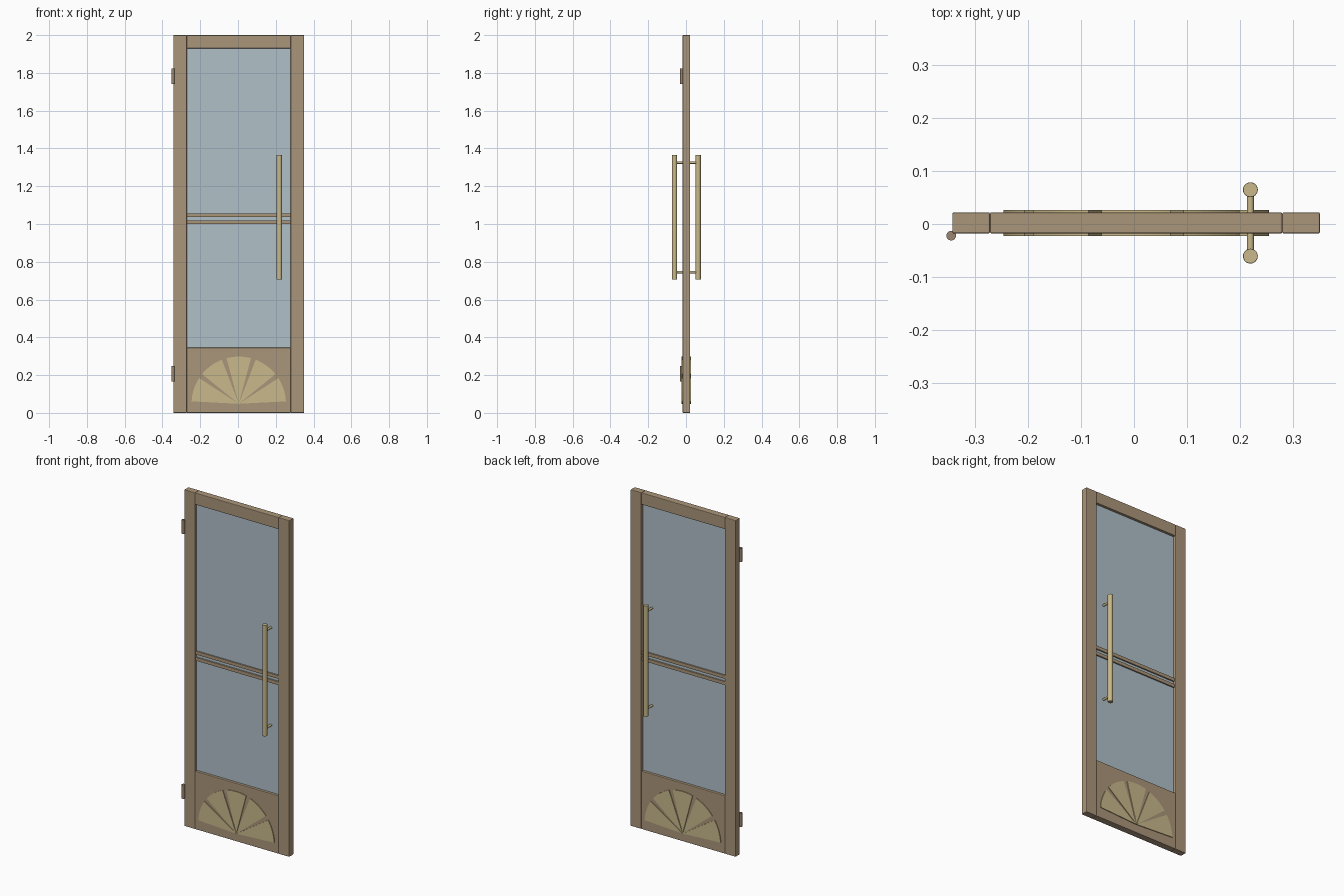
import bpy, bmesh, math

if "Cube" in bpy.data.objects:
    bpy.data.objects.remove(bpy.data.objects["Cube"])

CX, CY = 0.004, 0.002          # centre of the door leaf
DEPTH = 0.040                  # leaf thickness


def material(name, rgb):
    m = bpy.data.materials.new(name)
    m.diffuse_color = (*rgb, 1)
    m.use_nodes = True
    m.node_tree.nodes["Principled BSDF"].inputs["Base Color"].default_value = m.diffuse_color
    return m


WOOD = material("warm_wood", (0.41, 0.305, 0.195))
GOLD = material("pale_brass", (0.578, 0.479, 0.254))
GLASS = material("pale_blue_glass", (0.434, 0.533, 0.584))
BRONZE = material("hinge_bronze", (0.33, 0.235, 0.165))


def finish(name, bm, mat, bevel=0.0, smooth=False):
    bmesh.ops.recalc_face_normals(bm, faces=bm.faces)
    me = bpy.data.meshes.new(name)
    bm.to_mesh(me)
    bm.free()
    me.materials.append(mat)
    ob = bpy.data.objects.new(name, me)
    bpy.context.collection.objects.link(ob)
    if bevel:
        b = ob.modifiers.new("edge", 'BEVEL')
        b.width, b.segments = bevel, 2
    if smooth:
        bpy.ops.object.select_all(action='DESELECT')
        ob.select_set(True)
        bpy.context.view_layer.objects.active = ob
        bpy.ops.object.shade_smooth_by_angle(angle=math.radians(35))
    return ob


def box(name, x0, x1, z0, z1, depth, mat, bevel=0.0):
    bm = bmesh.new()
    bmesh.ops.create_cube(bm, size=1)
    for v in bm.verts:
        v.co.x = (x0 + x1) / 2 + v.co.x * (x1 - x0)
        v.co.y = CY + v.co.y * depth
        v.co.z = (z0 + z1) / 2 + v.co.z * (z1 - z0)
    return finish(name, bm, mat, bevel)


def rod(name, centre, radius, length, mat, along_y=False, bevel=0.0):
    bm = bmesh.new()
    bmesh.ops.create_cone(bm, cap_ends=True, segments=32, radius1=radius,
                          radius2=radius, depth=length)
    ob = finish(name, bm, mat, 0, True)
    if bevel:
        b = ob.modifiers.new("edge", 'BEVEL')
        b.width, b.segments = bevel, 2
    ob.location = centre
    if along_y:
        ob.rotation_euler.x = math.pi / 2
    return ob


# Frame: two stiles, top rail, bottom panel
XL, XR = -0.271, 0.279
box("left_stile", -0.342, XL, 0, 2, DEPTH, WOOD, 0.003)
box("right_stile", XR, 0.350, 0, 2, DEPTH, WOOD, 0.003)
box("top_rail", XL, XR, 1.93, 2, DEPTH, WOOD, 0.003)
box("bottom_panel", XL, XR, 0, 0.345, DEPTH, WOOD, 0.003)

# Glass pane and the pair of thin glazing bars
box("glass_pane", XL - 0.005, XR + 0.005, 0.34, 1.935, 0.010, GLASS)
for z in (1.009, 1.046):
    box("glazing_bar", XL, XR, z - 0.010, z + 0.010, 0.026, WOOD, 0.001)

# Fan of five petals, slightly proud of the panel on both faces
R, FZ, GAP, STEPS = 0.250, 0.048, 3.0, 10
for i in range(5):
    a0, a1 = 36 * i + GAP, 36 * (i + 1) - GAP
    pts = [(CX, FZ)]
    for k in range(STEPS + 1):
        a = math.radians(a0 + (a1 - a0) * k / STEPS)
        pts.append((CX + R * math.cos(a), FZ + R * math.sin(a)))
    bm = bmesh.new()
    face = bm.faces.new([bm.verts.new((x, CY - 0.0245, z)) for x, z in pts])
    ext = bmesh.ops.extrude_face_region(bm, geom=[face])
    for v in ext["geom"]:
        if isinstance(v, bmesh.types.BMVert):
            v.co.y += 0.049
    finish("fan_petal", bm, GOLD)

# Pull handles on both faces with through standoffs
HX = 0.219
for s in (-1, 1):
    rod("pull_handle", (HX, CY + s * 0.0625, 1.035), 0.014, 0.66, GOLD, bevel=0.001)
for z in (0.745, 1.325):
    rod("handle_standoff", (HX, CY, z), 0.0066, 0.125, GOLD, along_y=True)

# Hinge knuckles on the left front edge
for z in (0.207, 1.782):
    rod("hinge_knuckle", (-0.344, -0.022, z), 0.009, 0.082, BRONZE)
